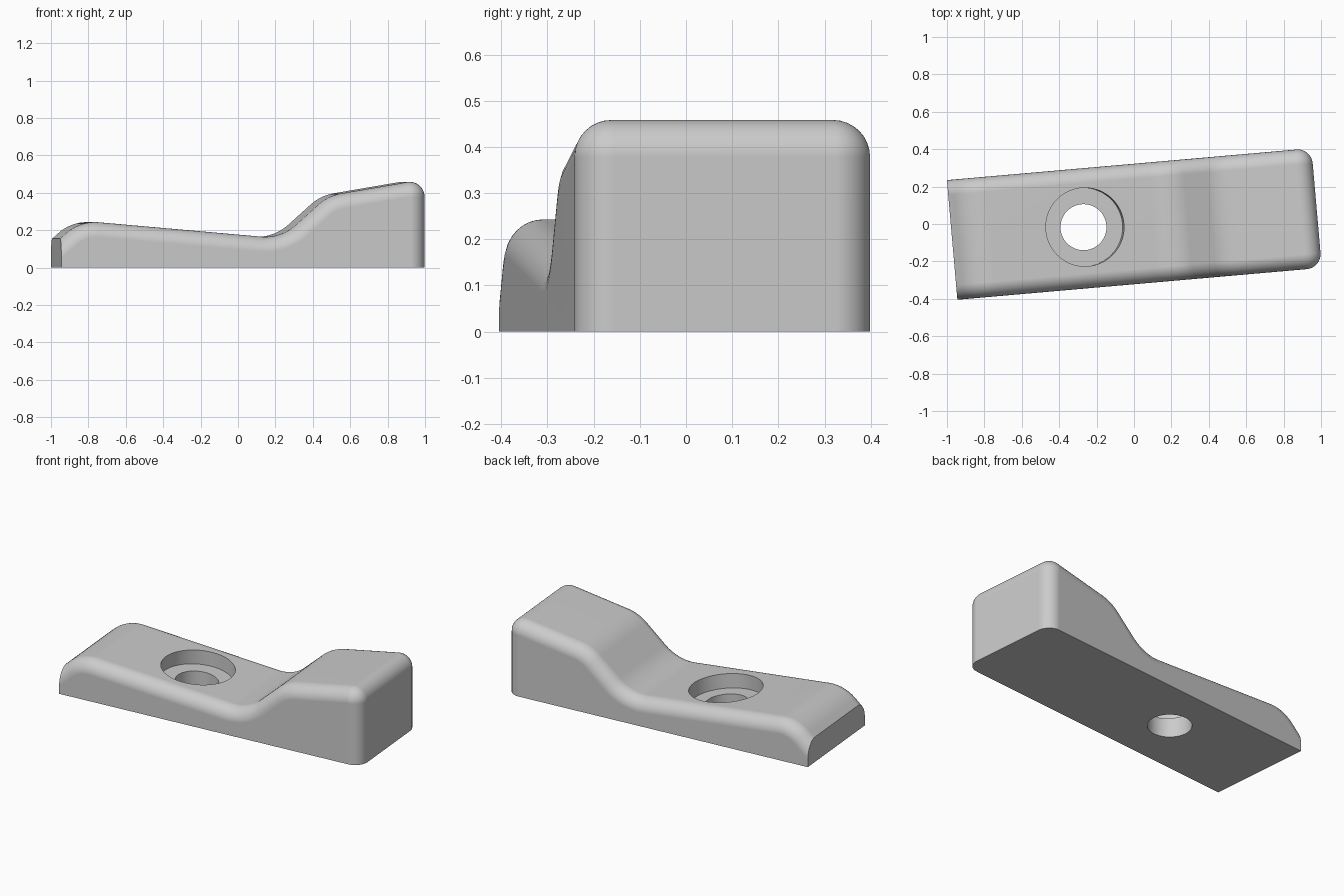
import bpy, bmesh, math
from mathutils import Vector, Matrix

if "Cube" in bpy.data.objects:
    bpy.data.objects.remove(bpy.data.objects["Cube"], do_unlink=True)

YAW = math.radians(5)        # the whole part is turned on its base
HALF_W, FILLET, LEFT_END = 0.321, 0.08, -0.976

grey = bpy.data.materials.new("light_grey")
grey.use_nodes = True
colour = (0.6, 0.6, 0.6, 1)
grey.diffuse_color = colour
grey.node_tree.nodes["Principled BSDF"].inputs["Base Color"].default_value = colour


def rounded_path(corners, steps=12):
    """Return (point, outward normal) pairs along a path with rounded corners."""
    pts = [Vector(c[:2]) for c in corners]
    ang = [math.atan2(*(b - a).yx) for a, b in zip(pts, pts[1:])]
    normal = lambda a: Vector((-math.sin(a), math.cos(a)))
    path = [(pts[0], normal(ang[0]))]
    for i in range(1, len(pts) - 1):
        a0, a1, r = ang[i - 1], ang[i], corners[i][2]
        s = 1 if a1 < a0 else -1
        back = r * math.tan(abs(a1 - a0) / 2)
        start = pts[i] - back * Vector((math.cos(a0), math.sin(a0)))
        centre = start - s * r * normal(a0)
        for k in range(steps + 1):
            n = normal(a0 + (a1 - a0) * k / steps)
            path.append((centre + s * r * n, n))
    path.append((pts[-1], normal(ang[-1])))
    return path


# Side outline: sloped nose, low seat, ramp, raised block, end wall
outline = rounded_path([(-1.15, -0.002), (-0.869, 0.251, 0.23), (0.21, 0.156, 0.25),
                        (0.464, 0.385, 0.25), (0.98, 0.473, FILLET), (0.98, -0.2)])

# Body: outline swept across the width, shrinking at both sides to round the edges
bm = bmesh.new()
rings = []
for side in (-1, 1):
    for k in range(9):
        t = math.pi / 2 * (k if side > 0 else 8 - k) / 8
        y = side * (HALF_W - FILLET + FILLET * math.sin(t))
        inset = FILLET * (1 - math.cos(t))
        ring = [p - n * inset for p, n in outline] + [Vector((-1.15, -0.2))]
        rings.append([bm.verts.new((p.x, y, p.y)) for p in ring])
for a, b in zip(rings, rings[1:]):
    for i in range(len(a)):
        j = (i + 1) % len(a)
        bm.faces.new((a[i], a[j], b[j], b[i]))
bm.faces.new(rings[0])
bm.faces.new(rings[-1])
bmesh.ops.remove_doubles(bm, verts=bm.verts, dist=1e-4)

# Cut the flat nose end and the flat base
for co, no in (((LEFT_END, 0, 0), (-1, 0, 0)), ((0, 0, 0), (0, 0, -1))):
    cut = bmesh.ops.bisect_plane(bm, geom=bm.verts[:] + bm.edges[:] + bm.faces[:], dist=1e-6,
                                 plane_co=co, plane_no=no, clear_outer=True)
    edges = [e for e in cut["geom_cut"] if isinstance(e, bmesh.types.BMEdge)]
    bmesh.ops.contextual_create(bm, geom=edges)
bmesh.ops.recalc_face_normals(bm, faces=bm.faces)
mesh = bpy.data.meshes.new("clamp_body")
bm.to_mesh(mesh)
bm.free()
mesh.materials.append(grey)
body = bpy.data.objects.new("clamp_body", mesh)
bpy.context.collection.objects.link(body)
body.rotation_euler.z = YAW
bpy.context.view_layer.update()


def bore(name, radius, bottom, height, tilt):
    """Cut a round hole down through the seat."""
    bpy.ops.mesh.primitive_cylinder_add(vertices=64, radius=radius, depth=height)
    cutter = bpy.context.object
    cutter.name = name
    cutter.data.materials.append(grey)
    cutter.data.transform(Matrix.Translation((0, 0, height / 2)))
    cutter.location = (-0.27, -0.017, bottom)
    cutter.rotation_euler = (0, tilt, YAW)
    cutter.hide_render = True
    bpy.context.view_layer.update()
    bpy.context.view_layer.objects.active = body
    mod = body.modifiers.new(name, "BOOLEAN")
    mod.operation, mod.solver, mod.object = "DIFFERENCE", "EXACT", cutter
    bpy.ops.object.modifier_apply(modifier=name)
    bpy.data.objects.remove(cutter, do_unlink=True)


# Counterbore square to the sloped seat, then the straight bolt hole
bore("counterbore", 0.21, 0.11, 0.4, YAW)
bore("bolt_hole", 0.123, -0.2, 0.8, 0)

bpy.ops.object.select_all(action="DESELECT")
body.select_set(True)
bpy.context.view_layer.objects.active = body
bpy.ops.object.shade_smooth_by_angle(angle=math.radians(30))
weighted = body.modifiers.new("weighted_normals", "WEIGHTED_NORMAL")
weighted.keep_sharp = True
